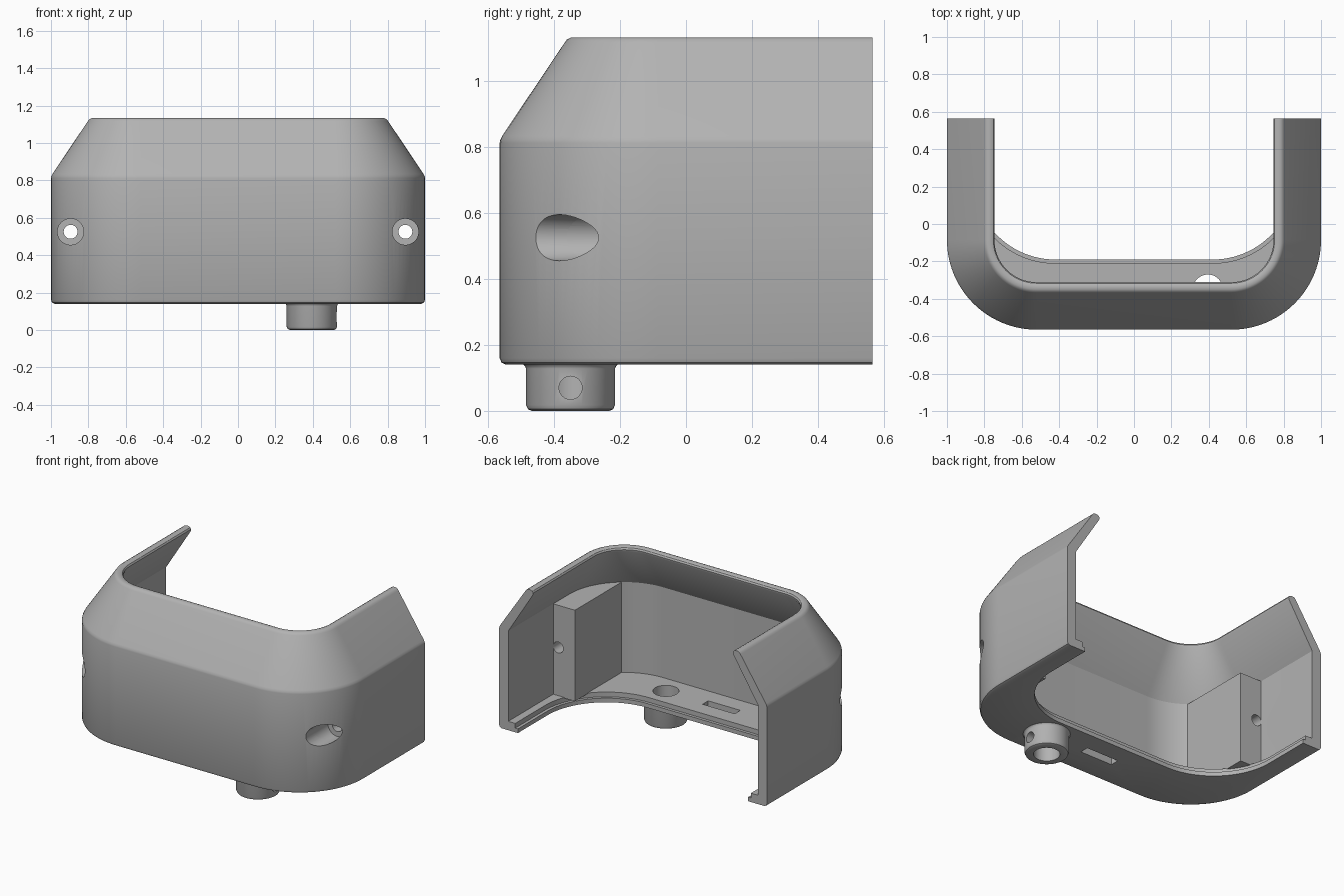
import bpy, bmesh, math
from math import sin, cos, pi
from mathutils import Vector, Matrix

cube = bpy.data.objects.get("Cube")
if cube:
    bpy.data.objects.remove(cube, do_unlink=True)

BACK, FRONT, SIDE, CORNER = 0.565, -0.565, 1.0, 0.48
FLOOR_LOW, FLOOR_TOP, SHOULDER = 0.14, 0.2, 0.81
PEG = Vector((0.395, -0.35, 0))
BORE = 0.08

grey = bpy.data.materials.new("matte grey")
grey.use_nodes = True
grey.diffuse_color = (0.45, 0.45, 0.45, 1)
grey.node_tree.nodes["Principled BSDF"].inputs["Base Color"].default_value = grey.diffuse_color


def finish(name, bm):
    bmesh.ops.recalc_face_normals(bm, faces=bm.faces)
    mesh = bpy.data.meshes.new(name)
    bm.to_mesh(mesh)
    bm.free()
    obj = bpy.data.objects.new(name, mesh)
    bpy.context.collection.objects.link(obj)
    mesh.materials.append(grey)
    return obj


def select(obj):
    bpy.ops.object.select_all(action='DESELECT')
    obj.select_set(True)
    bpy.context.view_layer.objects.active = obj


def loft(name, rings, loop):
    """Skin a closed sequence of rings; open rings get end caps."""
    bm = bmesh.new()
    rows = [[bm.verts.new(p) for p in ring] for ring in rings]
    n = len(rows[0])
    for a, b in zip(rows, rows[1:] + rows[:1]):
        for i in range(n if loop else n - 1):
            j = (i + 1) % n
            bm.faces.new((a[i], a[j], b[j], b[i]))
    if not loop:
        bm.faces.new([r[0] for r in rows])
        bm.faces.new([r[-1] for r in rows])
    return finish(name, bm)


def u_path(half, front, radius, z, steps=24):
    """U-shaped outline with rounded front corners, open at the back."""
    right = [(half, BACK)]
    for i in range(steps + 1):
        a = pi / 2 * i / steps
        right.append((half - radius + radius * cos(a), front + radius - radius * sin(a)))
    left = [(-x, y) for x, y in reversed(right)]
    return [Vector((x, y, z)) for x, y in right + left]


def inset(d, z):
    return u_path(SIDE - d, FRONT + d, CORNER - d, z)


def circle(r, z, n=48):
    return [PEG + Vector((r * cos(2 * pi * i / n), r * sin(2 * pi * i / n), z)) for i in range(n)]


def cylinder(r, start, end):
    """Temporary cutter between two points."""
    start, end = Vector(start), Vector(end)
    axis = end - start
    bm = bmesh.new()
    turn = axis.to_track_quat('Z', 'Y').to_matrix().to_4x4()
    bmesh.ops.create_cone(bm, cap_ends=True, segments=48, radius1=r, radius2=r, depth=axis.length,
                          matrix=Matrix.Translation((start + end) / 2) @ turn)
    return finish("cutter", bm)


def box(size, centre):
    bm = bmesh.new()
    bmesh.ops.create_cube(bm, size=1, matrix=Matrix.Translation(centre) @ Matrix.Diagonal((*size, 1)))
    return finish("cutter", bm)


def cut(obj, cutters):
    select(obj)
    for c in cutters:
        mod = obj.modifiers.new("cut", 'BOOLEAN')
        mod.operation, mod.solver, mod.object = 'DIFFERENCE', 'EXACT', c
        bpy.ops.object.modifier_apply(modifier=mod.name)


# Shell: wall, sloped collar and stepped floor in one section
wall = [(0.02, FLOOR_LOW), (0.006, 0.146), (0, 0.16), (0, 0.812), (0.002, 0.822), (0.008, 0.834),
        (0.197, 1.116), (0.204, 1.126), (0.216, 1.132), (0.236, 1.132), (0.248, 1.126),
        (0.254, 1.115), (0.252, 1.102), (0.068, SHOULDER), (0.068, FLOOR_TOP)]
rings = [inset(d, z) for d, z in wall]
rings += [u_path(0.88, -0.21, 0.46, z) for z in (FLOOR_TOP, 0.168)]
rings += [u_path(0.86, -0.19, 0.44, z) for z in (0.168, FLOOR_LOW)]
shell = loft("shell", rings, False)

# Screw blocks inside the front corners
blocks = []
for side, label in ((1, "left"), (-1, "right")):
    outline = [p for p in inset(0.035, 0) if p.x > 0.77 and p.y < 0.085]
    edge_y = FRONT + CORNER - math.sqrt((CORNER - 0.035) ** 2 - (0.77 - SIDE + CORNER) ** 2)
    outline = [Vector((0.965, 0.085, 0))] + outline + [Vector((0.77, edge_y, 0)), Vector((0.77, 0.085, 0))]
    bm = bmesh.new()
    face = bm.faces.new([bm.verts.new((p.x * side, p.y, FLOOR_TOP - 0.005)) for p in outline])
    top = bmesh.ops.extrude_face_region(bm, geom=[face])["geom"]
    bmesh.ops.translate(bm, vec=(0, 0, SHOULDER - FLOOR_TOP + 0.005),
                        verts=[v for v in top if isinstance(v, bmesh.types.BMVert)])
    blocks.append(finish(label + "_screw_block", bm))

# Hollow peg under the floor
peg = loft("peg", [circle(r, z) for r, z in (
    (BORE, 0), (0.118, 0), (0.129, 0.005), (0.135, 0.018), (0.135, 0.128),
    (0.138, 0.136), (0.145, 0.142), (BORE, 0.142))], True)

# Screw holes with countersunk seats, peg bore, floor slot and peg side hole
screws = []
for side in (1, -1):
    x, z = 0.895 * side, 0.525
    screws.append([cylinder(0.07, (x, -0.7, z), (x, -0.22, z)),
                   cylinder(0.037, (x, -0.3, z), (x, 0.7, z))])
bore = cylinder(BORE, PEG + Vector((0, 0, 0.1)), PEG + Vector((0, 0, 0.3)))
slot = box((0.24, 0.06, 0.3), (-0.02, -0.35, 0.17))
side_hole = cylinder(0.035, PEG + Vector((0.02, 0, 0.07)), PEG + Vector((0.3, 0, 0.07)))

cut(shell, screws[0] + screws[1] + [bore, slot])
for block, tools in zip(blocks, screws):
    cut(block, tools)
cut(peg, [side_hole])

for helper in screws[0] + screws[1] + [bore, slot, side_hole]:
    bpy.data.objects.remove(helper, do_unlink=True)

for obj in [shell, peg] + blocks:
    select(obj)
    bpy.ops.object.shade_smooth_by_angle(angle=math.radians(30))
